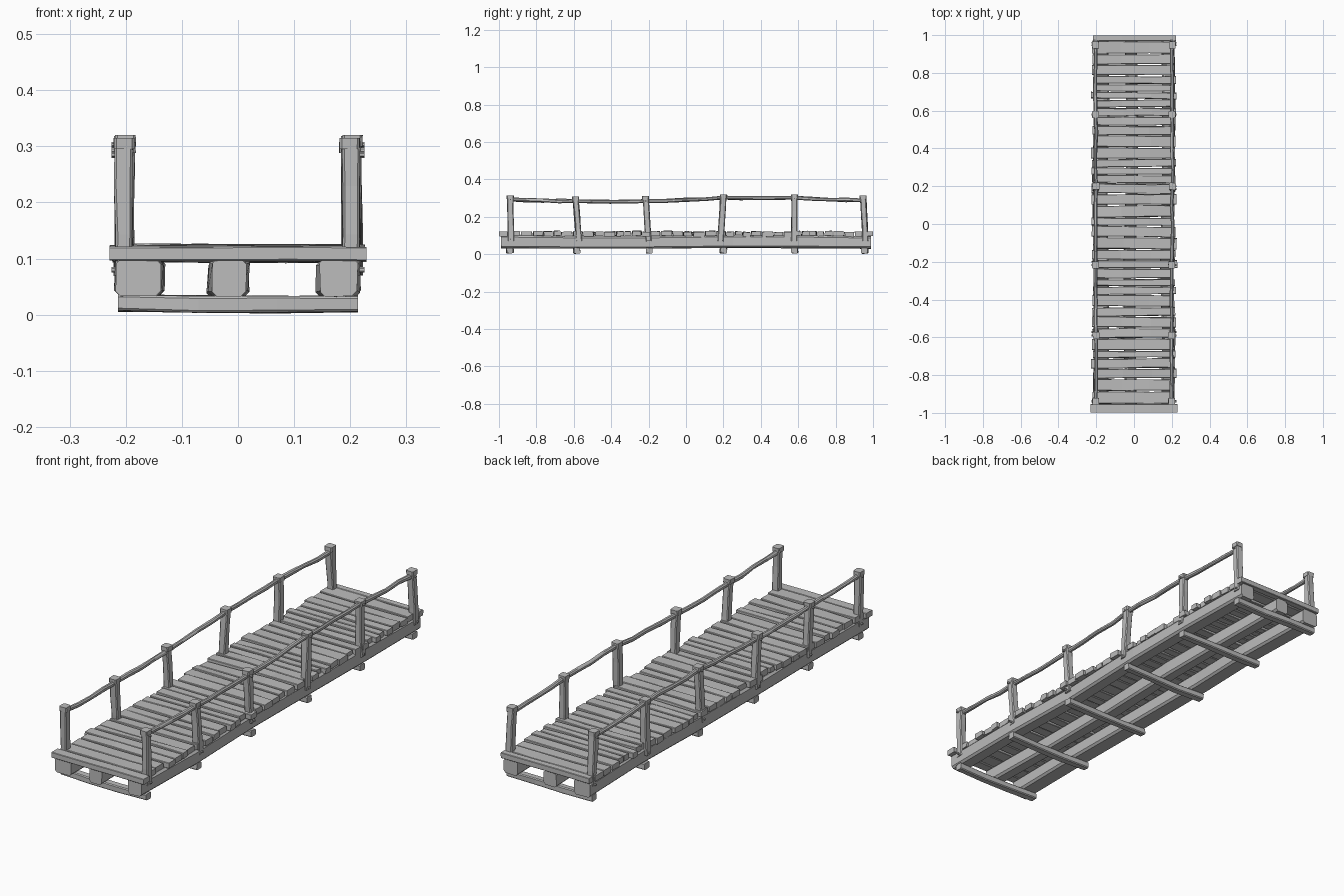
import bpy, bmesh, math, random
from mathutils import Vector

if "Cube" in bpy.data.objects:
    bpy.data.objects.remove(bpy.data.objects["Cube"])

random.seed(7)
wood = bpy.data.materials.new("grey_wood")
wood.diffuse_color = (0.5, 0.5, 0.5, 1)
wood.use_nodes = True
wood.node_tree.nodes["Principled BSDF"].inputs["Base Color"].default_value = wood.diffuse_color


def jit(a):
    return random.uniform(-a, a)


def timber(name, path, w, h, chamfer=0.004, wobble=0.002, up=(0, 0, 1)):
    """Sweep a chamfered rectangle (w across, h along 'up') through path points."""
    bm = bmesh.new()
    pts = [Vector(p) for p in path]
    axis = (pts[-1] - pts[0]).normalized()
    side = axis.cross(Vector(up)).normalized()
    top = side.cross(axis)
    a, b, c = w / 2, h / 2, chamfer
    sect = [(a, -b + c), (a, b - c), (a - c, b), (-a + c, b),
            (-a, b - c), (-a, -b + c), (-a + c, -b), (a - c, -b)]
    rings = []
    for p in pts:
        # each corner shifts as a pair so the chamfers stay even
        moves = [(jit(wobble), jit(wobble)) for _ in range(4)]
        ring = []
        for i, (u, v) in enumerate(sect):
            du, dv = moves[((i + 1) % 8 - 2) // 2 % 4]
            ring.append(bm.verts.new(p + side * (u + du) + top * (v + dv)))
        rings.append(ring)
    for r, s in zip(rings, rings[1:]):
        for i in range(8):
            j = (i + 1) % 8
            bm.faces.new((r[i], r[j], s[j], s[i]))
    bm.faces.new(rings[0])
    bm.faces.new(rings[-1][::-1])
    bmesh.ops.recalc_face_normals(bm, faces=bm.faces)
    me = bpy.data.meshes.new(name)
    bm.to_mesh(me)
    bm.free()
    me.materials.append(wood)
    ob = bpy.data.objects.new(name, me)
    bpy.context.collection.objects.link(ob)
    return ob


# Deck planks: edges along the length, each plank fills one interval
edges = [-1, -0.953, -0.885, -0.82, -0.765, -0.71, -0.67, -0.605, -0.55, -0.49,
         -0.44, -0.375, -0.33, -0.29, -0.235, -0.19, -0.135, -0.07, -0.01, 0.035,
         0.10, 0.16, 0.215, 0.26, 0.30, 0.345, 0.405, 0.47, 0.52, 0.57, 0.615,
         0.66, 0.70, 0.74, 0.785, 0.845, 0.90, 0.968, 1]
last = len(edges) - 2
for k, (y0, y1) in enumerate(zip(edges, edges[1:])):
    end = k in (0, last)
    y, w = (y0 + y1) / 2, y1 - y0 - (0.002 if end else 0.006)
    z = 0.109 + (0 if end else jit(0.003))
    xl, xr = (-0.229, 0.229) if k == 0 else (-0.217 + jit(0.012), 0.217 + jit(0.012))
    skew = 0 if end else jit(0.003)
    path = [(xl + (xr - xl) * t, y + skew * (2 * t - 1), z + jit(0.001))
            for t in (0, 0.35, 0.7, 1)]
    timber("deck_plank", path, w, 0.025, 0.002, 0 if end else 0.002)

# Three long beams carrying the deck, with a gentle waviness
wave = [(-0.99, 0.066), (-0.6, 0.065), (-0.2, 0.063), (0.25, 0.069),
        (0.6, 0.066), (0.99, 0.063)]
for name, x, w in (("left_beam", -0.177, 0.08), ("middle_beam", -0.016, 0.062),
                   ("right_beam", 0.18, 0.068)):
    path = [(x + (0 if abs(y) > 0.9 else jit(0.008)), y, z) for y, z in wave]
    timber(name, path, w, 0.066, 0.009, 0.002)

# Cross ties below the beams, one at each pair of posts
stations = [-0.94, -0.585, -0.2, 0.2, 0.58, 0.955]
for y in stations:
    path = [(x, y + jit(0.004), z) for x, z in
            ((-0.214, 0.021), (-0.07, 0.019), (0.07, 0.018), (0.214, 0.019))]
    timber("cross_tie", path, 0.034, 0.029, 0.004, 0.0015)

# Railing posts: (foot y, top y, top z)
posts = [(-0.935, -0.94, 0.315), (-0.572, -0.59, 0.308), (-0.2, -0.217, 0.31),
         (0.185, 0.2, 0.32), (0.578, 0.58, 0.318), (0.96, 0.947, 0.315)]
rail_z = [0.293, 0.285, 0.284, 0.303, 0.302, 0.288]
for s, label in ((-1, "left"), (1, "right")):
    knots = []
    for (yb, yt, zt), rz in zip(posts, rail_z):
        xb = s * 0.203 + jit(0.003)
        xt = s * 0.2 + jit(0.004)
        path = [(xb + (xt - xb) * t + (jit(0.002) if 0 < t < 1 else 0),
                 yb + (yt - yb) * t, 0.07 + (zt - 0.07) * t)
                for t in (0, 0.3, 0.65, 0.93)]
        timber(label + "_post", path, 0.032, 0.032, 0.004, 0.002, (0, 1, 0))
        # slightly wider cap block on the head of the post
        timber(label + "_post_head", [(xt, yt, zt - 0.02), (xt, yt, zt)],
               0.036, 0.037, 0.004, 0.001, (0, 1, 0))
        # pegs holding the rail and the foot of the post
        for py, pz in ((yt, rz), (yb, 0.08)):
            timber(label + "_peg", [(s * 0.2, py, pz), (s * 0.225, py, pz)],
                   0.009, 0.009, 0.0026, 0)
        knots.append(Vector((xt, yt, rz)))
    # Crooked rail sections running from post to post
    for a, b in zip(knots, knots[1:]):
        path = []
        for t in (0, 0.25, 0.5, 0.75, 1):
            p = a.lerp(b, t)
            if 0 < t < 1:
                p += Vector((jit(0.004), 0, jit(0.003) - 0.002))
            path.append(p)
        timber(label + "_rail", path, 0.019, 0.019, 0.005, 0.0015)
